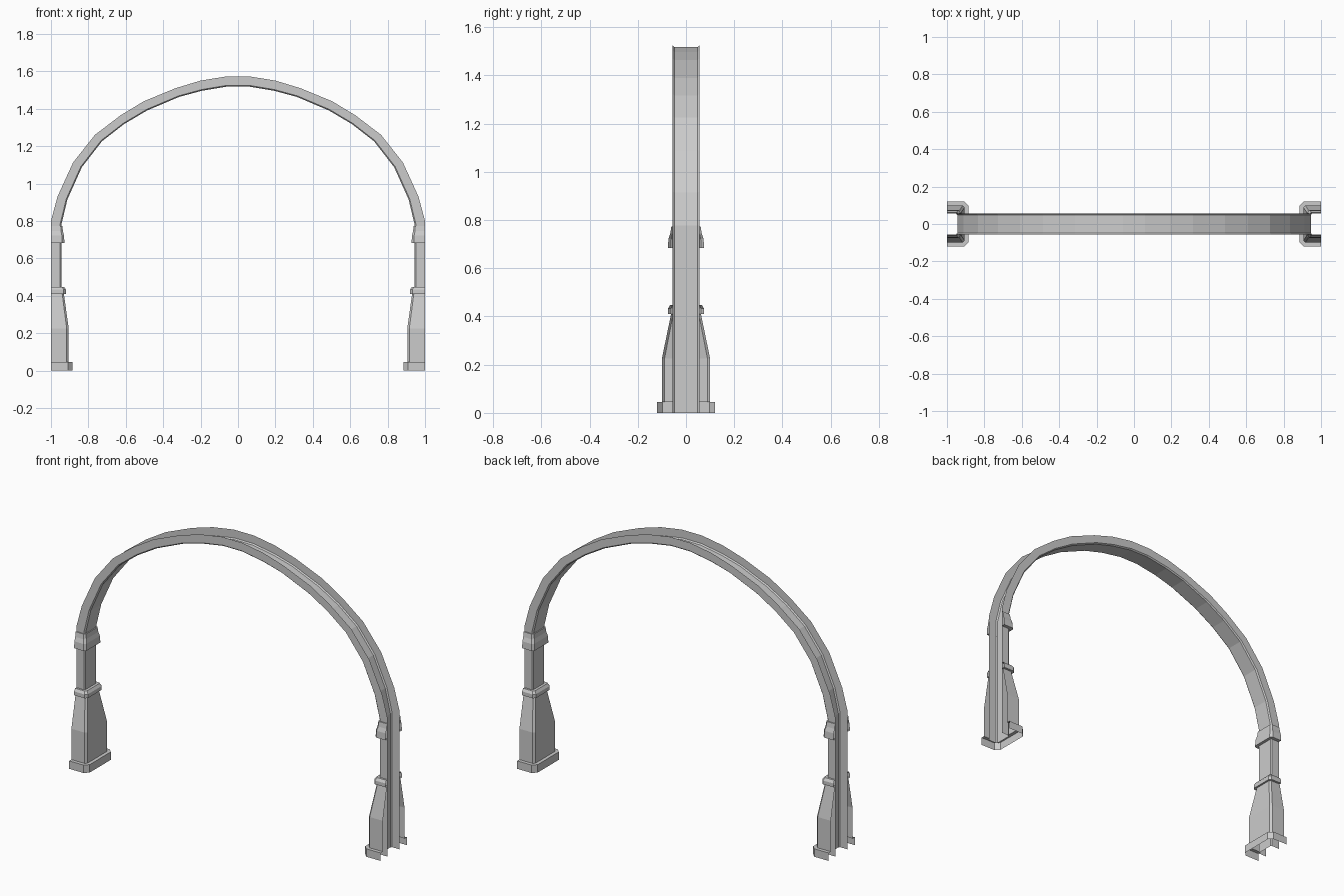
import bpy

if "Cube" in bpy.data.objects:
    bpy.data.objects.remove(bpy.data.objects["Cube"])

HALF = 0.055  # half depth of the arch channel


def skin(name, sections):
    """Loft open sections (same point count) into a single-sided shell."""
    verts = [p for s in sections for p in s]
    n = len(sections[0])
    faces = [(i * n + j, i * n + j + 1, (i + 1) * n + j + 1, (i + 1) * n + j)
             for i in range(len(sections) - 1) for j in range(n - 1)]
    mesh = bpy.data.meshes.new(name)
    mesh.from_pydata(verts, [], faces)
    obj = bpy.data.objects.new(name, mesh)
    bpy.context.collection.objects.link(obj)
    return obj


def mirrored(obj):
    mod = obj.modifiers.new("mirror", "MIRROR")
    mod.use_axis[0] = True
    mod.use_clip = False
    return obj


# Arch and posts: open-backed channel, (outer x, outer z, inner x, inner z)
half = [(1.0, 0.0, 0.945, 0.0), (1.0, 0.80, 0.945, 0.777),
        (0.965, 0.93, 0.912, 0.915), (0.882, 1.112, 0.835, 1.087),
        (0.765, 1.26, 0.727, 1.226), (0.627, 1.365, 0.61, 1.317),
        (0.503, 1.44, 0.487, 1.39), (0.333, 1.51, 0.315, 1.463),
        (0.20, 1.55, 0.193, 1.496), (0.065, 1.572, 0.06, 1.518)]
path = half + [(-a, b, -c, d) for a, b, c, d in reversed(half)]


def channel(ox, oz, ix, iz):
    t = 0.12  # small chamfer on the inner edges
    cx, cz = ix + (ox - ix) * t, iz + (oz - iz) * t
    side = [(ox, -HALF, oz), (cx, -HALF, cz), (ix, -HALF + 0.007, iz)]
    return side + [(x, -y, z) for x, y, z in reversed(side)]


skin("arch_channel", [channel(*p) for p in path])


def collar(z, w, x, c):
    """U-shaped section open at x = 1, with chamfered inner corners."""
    return [(1, -w, z), (x + c, -w, z), (x, -w + c, z),
            (x, w - c, z), (x + c, w, z), (1, w, z)]


# Trim around each post: (z, half depth, inner x, chamfer)
trims = {
    "pedestal": [(0.0, 0.12, 0.885, 0.023), (0.046, 0.12, 0.885, 0.023),
                 (0.046, 0.10, 0.905, 0.011), (0.225, 0.10, 0.905, 0.011),
                 (0.41, 0.062, 0.931, 0.009)],
    "pedestal_moulding": [(0.41, HALF, 0.945, 0.007), (0.41, 0.075, 0.92, 0.012),
                          (0.432, 0.075, 0.92, 0.012), (0.447, 0.066, 0.93, 0.010),
                          (0.447, HALF, 0.945, 0.007)],
    "capital": [(0.683, HALF, 0.945, 0.007), (0.683, 0.075, 0.928, 0.012),
                (0.722, 0.073, 0.93, 0.012), (0.745, 0.065, 0.936, 0.010),
                (0.773, 0.061, 0.939, 0.009), (0.773, HALF, 0.945, 0.007)],
}
for name, rows in trims.items():
    mirrored(skin(name, [collar(*r) for r in rows]))
